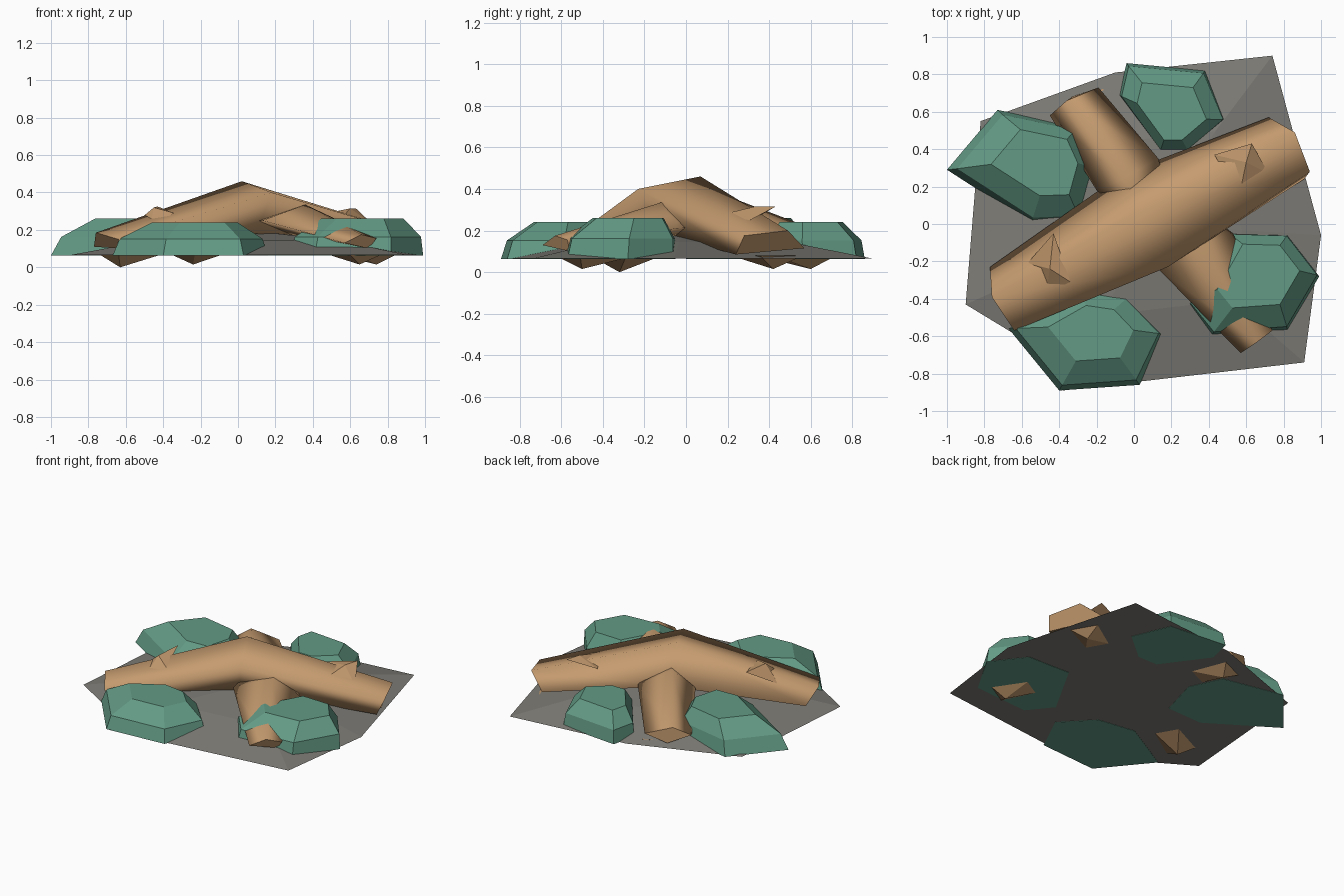
import bpy, bmesh, math
from mathutils import Vector

if "Cube" in bpy.data.objects:
    bpy.data.objects.remove(bpy.data.objects["Cube"])


def material(name, rgb):
    m = bpy.data.materials.new(name)
    m.diffuse_color = (*rgb, 1)
    m.use_nodes = True
    m.node_tree.nodes["Principled BSDF"].inputs["Base Color"].default_value = m.diffuse_color
    return m


BARK = material("bark_tan", (0.56, 0.33, 0.16))
GREEN = material("mossy_green", (0.125, 0.325, 0.235))
EARTH = material("earth_grey", (0.205, 0.2, 0.18))
BASE = 0.065


def finish(name, bm, mat):
    bmesh.ops.recalc_face_normals(bm, faces=bm.faces)
    me = bpy.data.meshes.new(name)
    bm.to_mesh(me)
    bm.free()
    me.materials.append(mat)
    ob = bpy.data.objects.new(name, me)
    bpy.context.collection.objects.link(ob)
    return ob


def hull(name, pts, mat):
    """Faceted lump wrapped around a few points."""
    bm = bmesh.new()
    for p in pts:
        bm.verts.new(p)
    bmesh.ops.convex_hull(bm, input=bm.verts)
    loose = [v for v in bm.verts if not v.link_faces]
    bmesh.ops.delete(bm, geom=loose, context='VERTS')
    bmesh.ops.dissolve_limit(bm, angle_limit=0.1, verts=bm.verts, edges=bm.edges)
    return finish(name, bm, mat)


def loft(name, rings, mat):
    """Smooth limb through four-sided sections, with flat end caps."""
    bm = bmesh.new()
    loops = [[bm.verts.new(p) for p in r] for r in rings]
    for a, b in zip(loops, loops[1:]):
        n = len(a)
        for i in range(n):
            f = bm.faces.new((a[i], a[(i + 1) % n], b[(i + 1) % n], b[i]))
            f.smooth = True
    for end in (loops[0], loops[-1]):
        bm.faces.new(end)
    return finish(name, bm, mat)


def branch(name, root, end):
    """Limb whose root section is pushed back into the log."""
    mid = sum((Vector(p) for p in root), Vector()) / 4
    tip = sum((Vector(p) for p in end), Vector()) / 4
    back = (mid - tip).normalized() * 0.12
    back.z = 0
    buried = [mid + (Vector(p) - mid) * 0.8 + back for p in root]
    loft(name, [buried, root, end], BARK)


def root_tip(name, x, y, z, heading):
    """Small wedge poking out under the ground."""
    along = Vector((math.cos(heading), math.sin(heading), 0))
    side = Vector((-along.y, along.x, 0))
    c = Vector((x, y, 0.08))
    pts = [c + along * a + side * s for a, s in ((0.08, -0.12), (0.08, 0.12), (-0.24, 0.1), (-0.24, -0.1))]
    hull(name, pts + [Vector((x, y, z))], BARK)


def boulder(name, foot, shoulder, crown, top, shift):
    """Footprint stepped inward to a shoulder ring and a flat crown."""
    cx = sum(p[0] for p in foot) / len(foot)
    cy = sum(p[1] for p in foot) / len(foot)
    levels = ((1, BASE - 0.002, 0), (shoulder, BASE + (top - BASE) * 0.5, 0.2), (crown, top, 1))
    pts = [(cx + (x - cx) * s + shift[0] * k, cy + (y - cy) * s + shift[1] * k, z)
           for s, z, k in levels for x, y in foot]
    hull(name, pts, GREEN)


# Ground mound: flat underside, low rise toward the middle
outline = [(-0.9, -0.43), (-0.62, -0.6), (-0.38, -0.89), (0.91, -0.74),
           (1.0, -0.06), (0.74, 0.9), (-0.1, 0.81), (-0.82, 0.55)]
bm = bmesh.new()
outer = [bm.verts.new((x, y, BASE)) for x, y in outline]
inner = [bm.verts.new((0.06 + (x - 0.06) * 0.55, y * 0.55, 0.145)) for x, y in outline]
apex = bm.verts.new((0.12, 0, 0.19))
n = len(outline)
for i in range(n):
    j = (i + 1) % n
    bm.faces.new((outer[i], outer[j], inner[j], inner[i]))
    bm.faces.new((inner[i], inner[j], apex))
bm.faces.new(outer[::-1])
finish("ground_mound", bm, EARTH)

# Main bent log
loft("main_log", [
    [(-0.76, -0.39, 0.185), (-0.64, -0.57, 0.15), (-0.63, -0.5, 0.1), (-0.77, -0.23, 0.11)],
    [(0.02, 0.07, 0.46), (0.18, -0.23, 0.4), (0.1, -0.12, 0.18), (-0.06, 0.27, 0.25)],
    [(0.86, 0.49, 0.2), (0.94, 0.28, 0.175), (0.91, 0.24, 0.085), (0.72, 0.57, 0.115)],
], BARK)

# Side branches
branch("front_branch",
       [(0.36, -0.12, 0.335), (0.53, -0.05, 0.21), (0.35, -0.15, 0.16), (0.13, -0.24, 0.25)],
       [(0.66, -0.63, 0.175), (0.74, -0.57, 0.155), (0.7, -0.56, 0.1), (0.57, -0.69, 0.13)])
branch("back_branch",
       [(-0.06, 0.24, 0.35), (-0.2, 0.18, 0.24), (-0.05, 0.25, 0.16), (0.13, 0.35, 0.24)],
       [(-0.36, 0.66, 0.19), (-0.45, 0.58, 0.13), (-0.33, 0.68, 0.08), (-0.19, 0.73, 0.13)])

# Broken twig knots on top of the log
hull("left_knot", [(-0.57, -0.21, 0.22), (-0.43, -0.05, 0.325), (-0.34, -0.31, 0.29),
                   (-0.47, -0.37, 0.22), (-0.45, -0.24, 0.32)], BARK)
hull("right_knot", [(0.43, 0.37, 0.28), (0.63, 0.43, 0.315), (0.6, 0.33, 0.315),
                    (0.72, 0.27, 0.23), (0.56, 0.14, 0.27)], BARK)

# Root tips, each trailing back toward the middle
root_tip("left_root_tip", -0.63, -0.32, 0.0, math.radians(210))
root_tip("right_root_tip", 0.74, 0.42, 0.015, math.radians(30))
root_tip("front_root_tip", 0.65, -0.5, 0.015, math.radians(-60))
root_tip("back_root_tip", -0.24, 0.6, 0.015, math.radians(115))

# Mossy boulders
boulder("left_boulder", [(-1, 0.29), (-0.55, 0.0), (-0.28, 0.01), (-0.2, 0.3), (-0.3, 0.52), (-0.73, 0.61)],
        0.9, 0.58, 0.26, (0.03, 0.03))
boulder("front_boulder", [(-0.67, -0.56), (-0.4, -0.89), (0.03, -0.86), (0.16, -0.59), (-0.03, -0.39), (-0.3, -0.35)],
        0.92, 0.55, 0.24, (0.0, 0.03))
boulder("back_boulder", [(-0.08, 0.69), (-0.04, 0.86), (0.38, 0.82), (0.49, 0.56), (0.29, 0.39), (0.14, 0.39)],
        0.95, 0.65, 0.24, (0.0, -0.02))
boulder("right_boulder", [(0.5, -0.05), (0.82, -0.06), (0.99, -0.28), (0.82, -0.57), (0.41, -0.6), (0.28, -0.44)],
        0.95, 0.62, 0.26, (0.03, 0.05))
